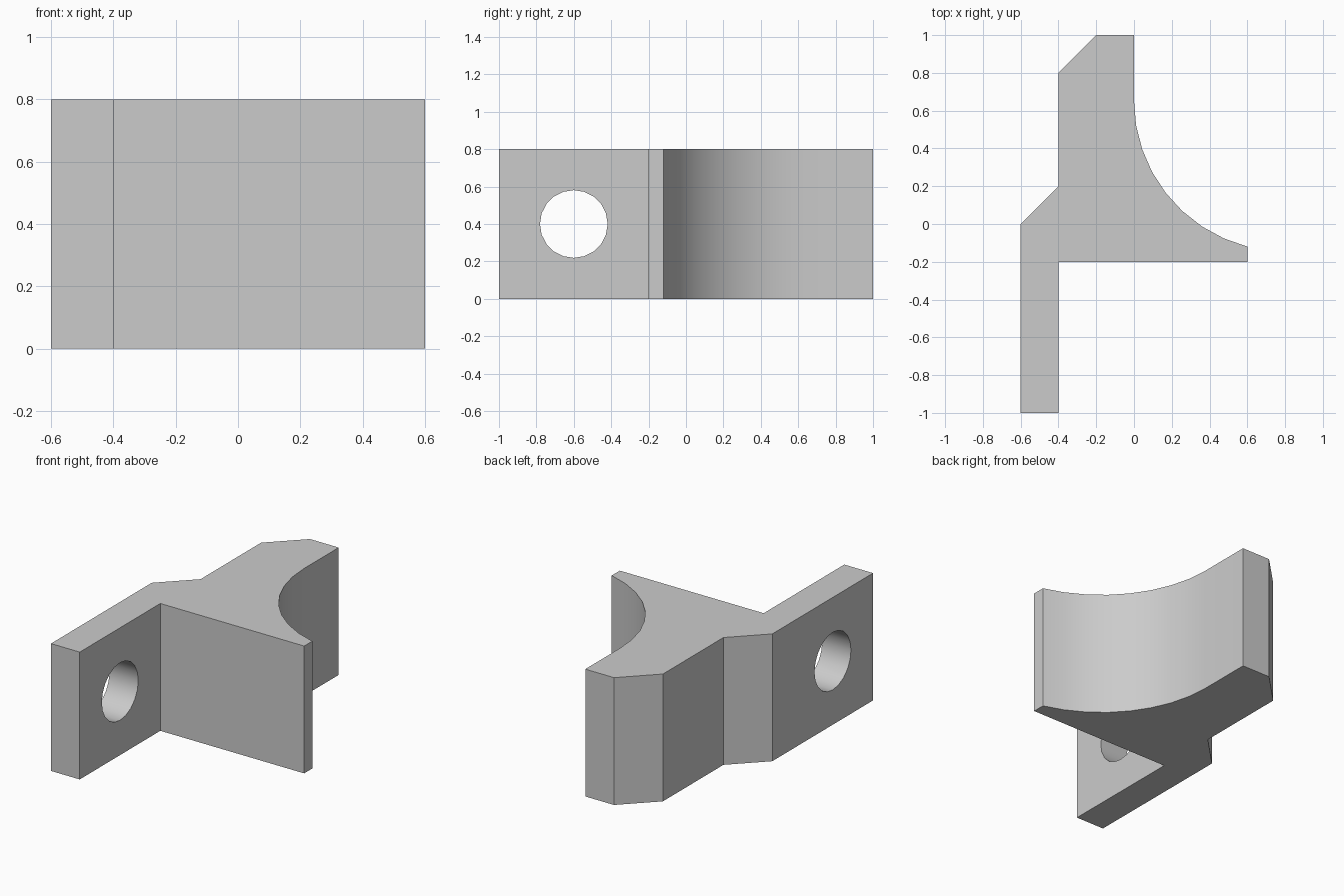
import bpy, bmesh, math
from mathutils import Matrix

cube = bpy.data.objects.get("Cube")
if cube:
    bpy.data.objects.remove(cube, do_unlink=True)

HEIGHT = 0.8

# Plain grey material
grey = bpy.data.materials.new("light_grey")
grey.use_nodes = True
colour = (0.6, 0.6, 0.6, 1)
grey.diffuse_color = colour
grey.node_tree.nodes["Principled BSDF"].inputs["Base Color"].default_value = colour


def make_object(name, bm):
    bmesh.ops.recalc_face_normals(bm, faces=bm.faces)
    mesh = bpy.data.meshes.new(name)
    bm.to_mesh(mesh)
    bm.free()
    mesh.materials.append(grey)
    obj = bpy.data.objects.new(name, mesh)
    bpy.context.collection.objects.link(obj)
    return obj


# Plan outline: mounting flange, web, chamfered back arm, concave cradle
radius, centre_y, steps = 0.8, 0.655, 8
sweep = math.acos(0.2 / radius)
outline = [(-0.6, -1), (-0.4, -1), (-0.4, -0.2), (0.6, -0.2)]
for i in range(steps, -1, -1):
    a = math.pi + sweep * i / steps
    outline.append((radius + radius * math.cos(a), centre_y + radius * math.sin(a)))
outline += [(0, 1), (-0.2, 1), (-0.4, 0.8), (-0.4, 0.2), (-0.6, 0)]

bm = bmesh.new()
base = bm.faces.new([bm.verts.new((x, y, 0)) for x, y in outline])
extruded = bmesh.ops.extrude_face_region(bm, geom=[base], use_keep_orig=True)
top = [v for v in extruded["geom"] if isinstance(v, bmesh.types.BMVert)]
bmesh.ops.translate(bm, verts=top, vec=(0, 0, HEIGHT))
bracket = make_object("cradle_bracket", bm)

# Bolt hole through the flange
bm = bmesh.new()
bmesh.ops.create_cone(
    bm, cap_ends=True, segments=20, radius1=0.181, radius2=0.181, depth=0.4,
    matrix=Matrix.Translation((-0.5, -0.6, HEIGHT / 2)) @ Matrix.Rotation(math.pi / 2, 4, "Y"))
cutter = make_object("hole_cutter", bm)
cutter.hide_render = True

cut = bracket.modifiers.new("bolt_hole", "BOOLEAN")
cut.operation = "DIFFERENCE"
cut.solver = "EXACT"
cut.object = cutter

bpy.ops.object.select_all(action="DESELECT")
bracket.select_set(True)
bpy.context.view_layer.objects.active = bracket
bpy.ops.object.modifier_apply(modifier=cut.name)
bpy.data.objects.remove(cutter, do_unlink=True)
bpy.ops.object.shade_smooth_by_angle(angle=math.radians(30))
